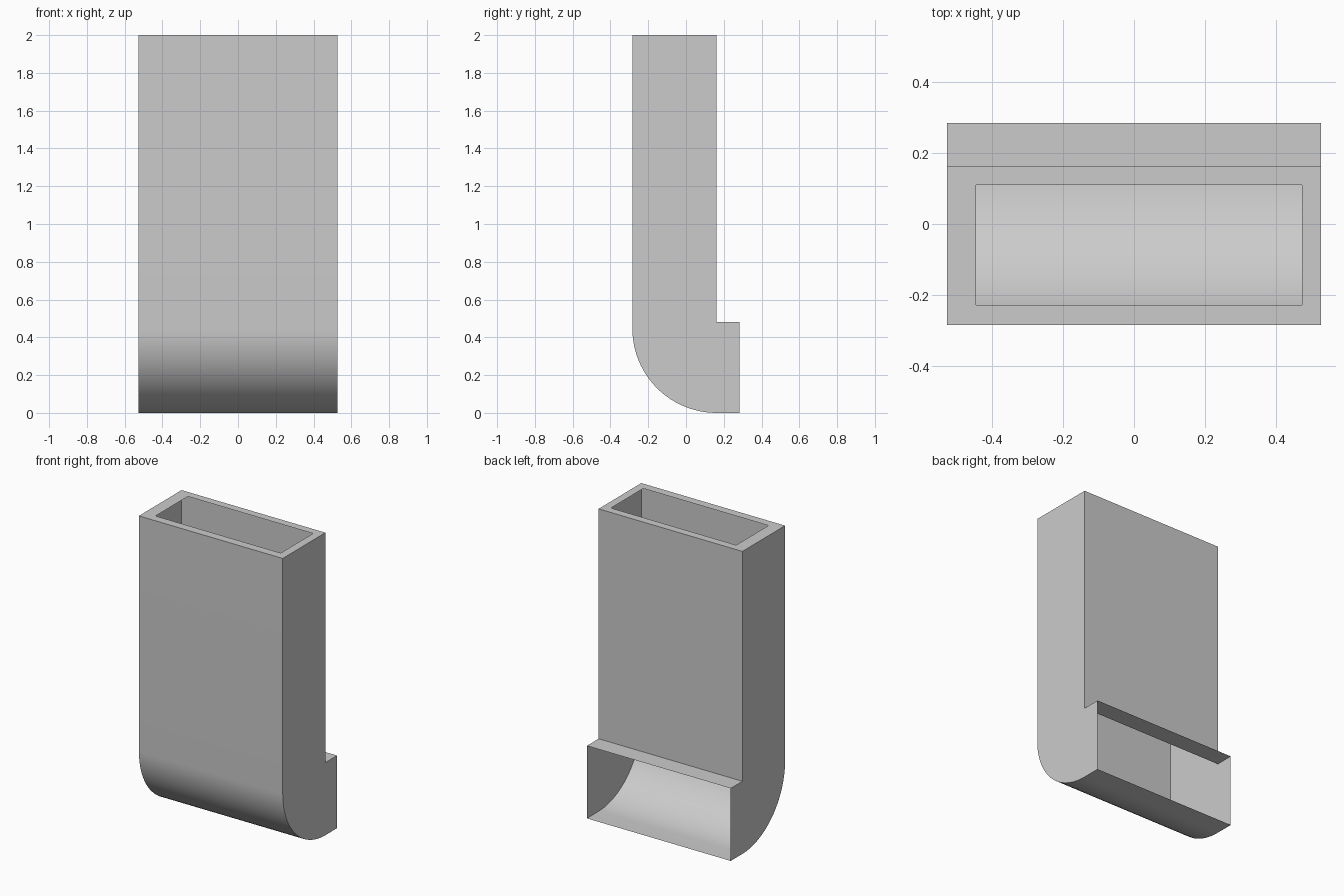
import bpy, bmesh
from math import pi, sin, cos, radians

cube = bpy.data.objects.get("Cube")
if cube:
    bpy.data.objects.remove(cube, do_unlink=True)

HALF_W, FRONT, BACK, LIP = 0.526, -0.284, 0.162, 0.284
TOP, LEDGE = 2.0, 0.48
RADIUS = BACK - FRONT
STEPS = 24

grey = bpy.data.materials.new("plain grey")
grey.use_nodes = True
color = (0.6, 0.6, 0.6, 1)
grey.diffuse_color = color
grey.node_tree.nodes["Principled BSDF"].inputs["Base Color"].default_value = color

# Side profile: lip, ledge, back wall, top, front wall, curved elbow, floor
profile = [(LIP, LEDGE), (BACK, LEDGE), (BACK, TOP), (FRONT, TOP)]
for i in range(STEPS + 1):
    a = pi / 2 * i / STEPS
    profile.append((BACK - RADIUS * cos(a), RADIUS - RADIUS * sin(a)))
profile.append((LIP, 0))

bm = bmesh.new()
left = [bm.verts.new((HALF_W, y, z)) for y, z in profile]
right = [bm.verts.new((-HALF_W, y, z)) for y, z in profile]

# Sheet side walls
bm.faces.new(left)
bm.faces.new(right[::-1])

# Sheet walls between the sides; the top is made below, the outlet stays open
for i in range(len(profile) - 1):
    if i != 2:
        bm.faces.new((left[i], right[i], right[i + 1], left[i + 1]))

# Top rim around the slightly off-centre inlet
outer = [left[2], right[2], right[3], left[3]]
inner = [bm.verts.new((x, y, TOP)) for x, y in
         ((0.472, 0.11), (-0.444, 0.11), (-0.444, -0.228), (0.472, -0.228))]
for i in range(4):
    j = (i + 1) % 4
    bm.faces.new((outer[i], outer[j], inner[j], inner[i]))

bmesh.ops.recalc_face_normals(bm, faces=bm.faces[:])
bm.normal_update()
# Keep the rim facing up, and so the whole shell facing outwards
rim = next(f for f in bm.faces if inner[0] in f.verts)
if rim.normal.z < 0:
    bmesh.ops.reverse_faces(bm, faces=bm.faces[:])

mesh = bpy.data.meshes.new("duct_elbow")
bm.to_mesh(mesh)
bm.free()
mesh.materials.append(grey)
duct = bpy.data.objects.new("duct_elbow", mesh)
bpy.context.collection.objects.link(duct)

# Smooth elbow with crisp corners
bpy.context.view_layer.objects.active = duct
duct.select_set(True)
bpy.ops.object.shade_smooth_by_angle(angle=radians(30))
